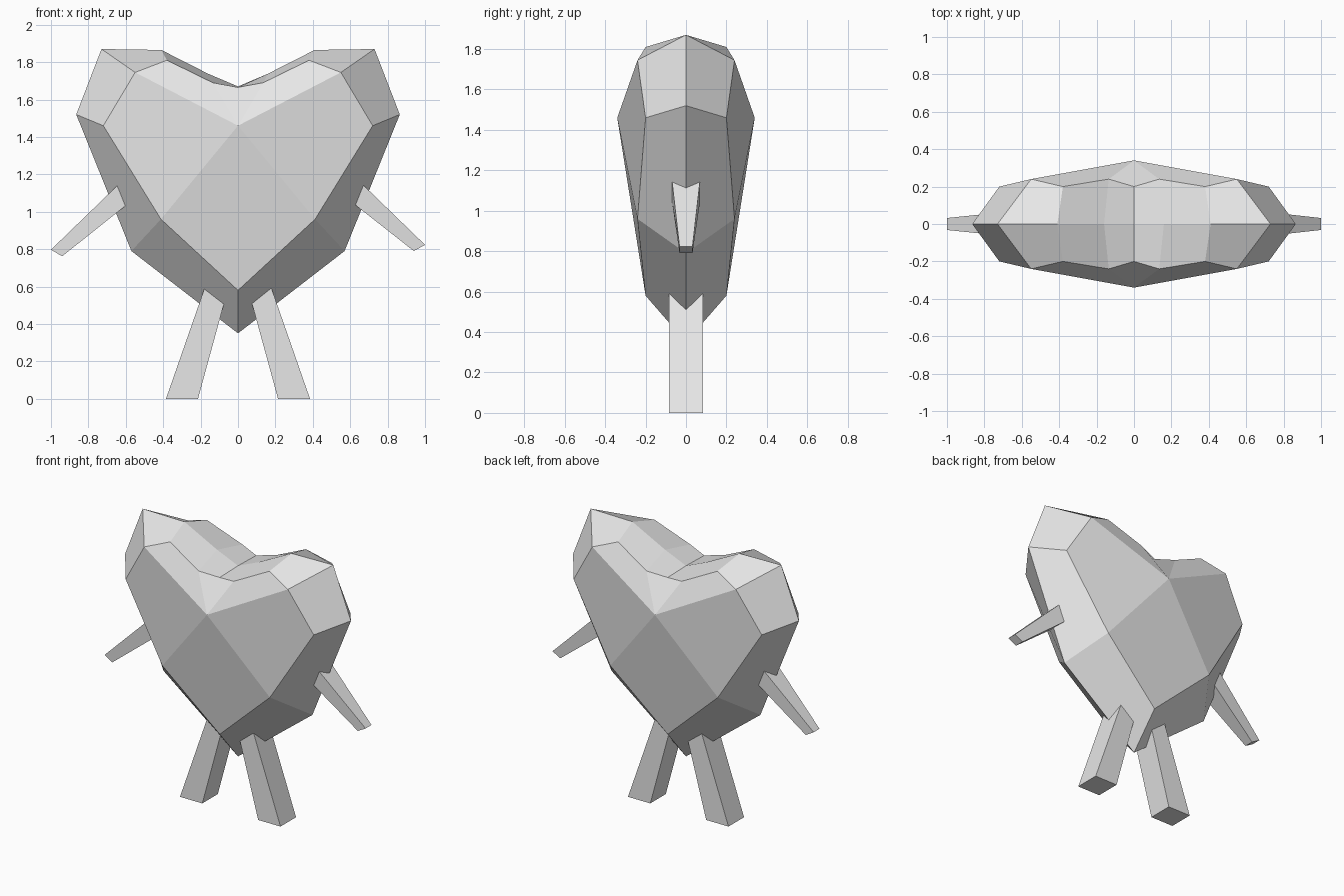
import bpy, bmesh

if "Cube" in bpy.data.objects:
    bpy.data.objects.remove(bpy.data.objects["Cube"])

# Single plain grey for the whole figure
grey = bpy.data.materials.new("light_grey")
grey.use_nodes = True
grey.diffuse_color = (0.8, 0.8, 0.8, 1)
grey.node_tree.nodes["Principled BSDF"].inputs["Base Color"].default_value = (0.8, 0.8, 0.8, 1)


def finish(name, bm):
    bmesh.ops.recalc_face_normals(bm, faces=bm.faces[:])
    mesh = bpy.data.meshes.new(name)
    bm.to_mesh(mesh)
    bm.free()
    mesh.materials.append(grey)
    obj = bpy.data.objects.new(name, mesh)
    bpy.context.collection.objects.link(obj)
    return obj


def full_loop(half):
    """Mirror a right-hand outline, running from bottom to top, into a closed loop."""
    return half + [(-x, z) for x, z in half[-2:0:-1]]


def make_heart():
    rim = full_loop([(0, 0.35), (0.57, 0.79), (0.865, 1.52), (0.73, 1.87),
                     (0.41, 1.865), (0.16, 1.738), (0, 1.67)])
    ring = full_loop([(0, 0.58), (0.412, 0.96), (0.72, 1.46), (0.55, 1.745),
                      (0.38, 1.81), (0.135, 1.69), (0, 1.665)])
    n = len(rim)
    bm = bmesh.new()
    rim_verts = [bm.verts.new((x, 0, z)) for x, z in rim]
    for side in (-1, 1):
        # Bevelled border, alternately deeper and shallower
        verts = [bm.verts.new((x, side * (0.24 if i % 2 else 0.2), z))
                 for i, (x, z) in enumerate(ring)]
        for i in range(n):
            j = (i + 1) % n
            bm.faces.new((rim_verts[i], rim_verts[j], verts[j], verts[i]))
        # Raised face of quads meeting at a centre point
        centre = bm.verts.new((0, side * 0.34, 1.46))
        for i in range(1, n, 2):
            bm.faces.new((centre, verts[i], verts[(i + 1) % n], verts[(i + 2) % n]))
    return finish("heart_body", bm)


def make_limb(name, side, end, root, end_depth, root_depth, embed=1.25):
    """Tapered bar; its root is extended past the surface into the body."""
    inner = [tuple(e + (r - e) * embed for e, r in zip(p, q)) for p, q in zip(end, root)]
    depth = end_depth + (root_depth - end_depth) * embed
    bm = bmesh.new()
    loops = []
    for pair, d in ((end, end_depth), (inner, depth)):
        (ax, az), (bx, bz) = pair
        loops.append([bm.verts.new((side * x, y, z)) for x, y, z in
                      ((ax, -d, az), (bx, -d, bz), (bx, d, bz), (ax, d, az))])
    for loop in loops:
        bm.faces.new(loop)
    for i in range(4):
        j = (i + 1) % 4
        bm.faces.new((loops[0][i], loops[0][j], loops[1][j], loops[1][i]))
    return finish(name, bm)


make_heart()

# Legs
for side, label in ((1, "left"), (-1, "right")):
    make_limb(label + "_leg", side, [(0.214, 0), (0.385, 0)],
              [(0.075, 0.508), (0.18, 0.588)], 0.085, 0.085)

# Arms, the right one hanging slightly lower
make_limb("left_arm", 1, [(1.0, 0.823), (0.94, 0.79)],
          [(0.674, 1.139), (0.626, 1.037)], 0.032, 0.068)
make_limb("right_arm", -1, [(1.0, 0.797), (0.94, 0.762)],
          [(0.652, 1.134), (0.604, 1.03)], 0.032, 0.068)
